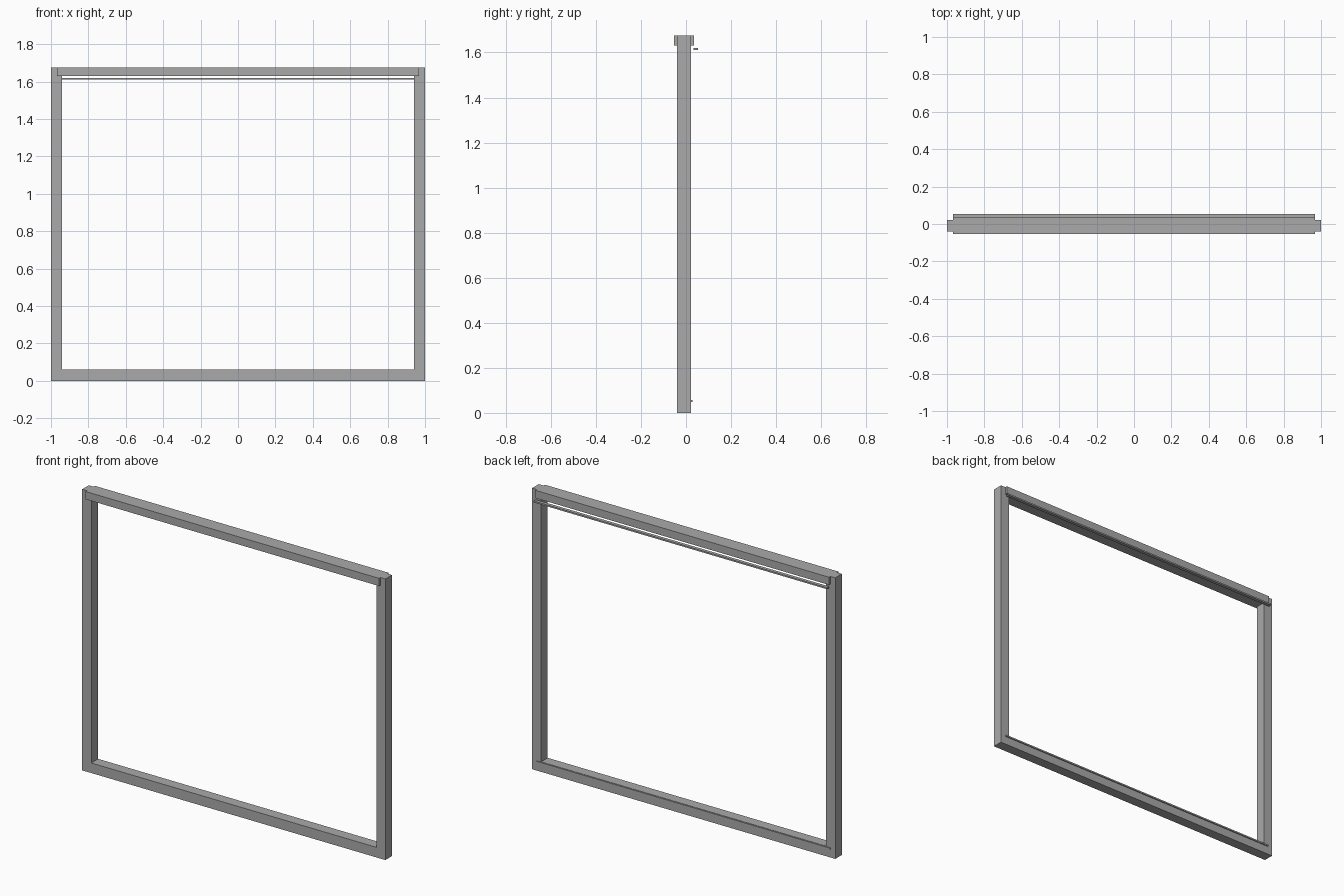
import bpy

if "Cube" in bpy.data.objects:
    bpy.data.objects.remove(bpy.data.objects["Cube"])

grey = bpy.data.materials.new("grey metal")
grey.diffuse_color = (0.4, 0.4, 0.4, 1)
grey.use_nodes = True
grey.node_tree.nodes["Principled BSDF"].inputs["Base Color"].default_value = grey.diffuse_color


def box(name, x, y, z):
    """Box spanning the given (min, max) ranges."""
    bpy.ops.mesh.primitive_cube_add(size=1, location=[sum(r) / 2 for r in (x, y, z)])
    ob = bpy.context.object
    ob.name = name
    ob.scale = [r[1] - r[0] for r in (x, y, z)]
    bpy.ops.object.transform_apply(location=False, rotation=False, scale=True)
    ob.data.materials.append(grey)
    return ob


HEIGHT, RAIL, HEAD = 1.676, 0.06, 0.968
DEPTH = (-0.04, 0.022)

# Side posts and sill
box("left_post", (-1, -1 + RAIL), DEPTH, (0, HEIGHT))
box("right_post", (1 - RAIL, 1), DEPTH, (0, HEIGHT))
box("bottom_rail", (-1 + RAIL, 1 - RAIL), DEPTH, (0, RAIL))

# Head box wrapping the top of the posts
box("head_box", (-HEAD, HEAD), (-0.053, 0.035), (1.63, HEIGHT))

# Thin bar hanging behind the head and lip on the back of the sill
box("hanging_bar", (-HEAD, HEAD), (0.033, 0.053), (1.611, 1.62))
box("sill_lip", (-HEAD, HEAD), (0.02, 0.028), (0.049, 0.058))
